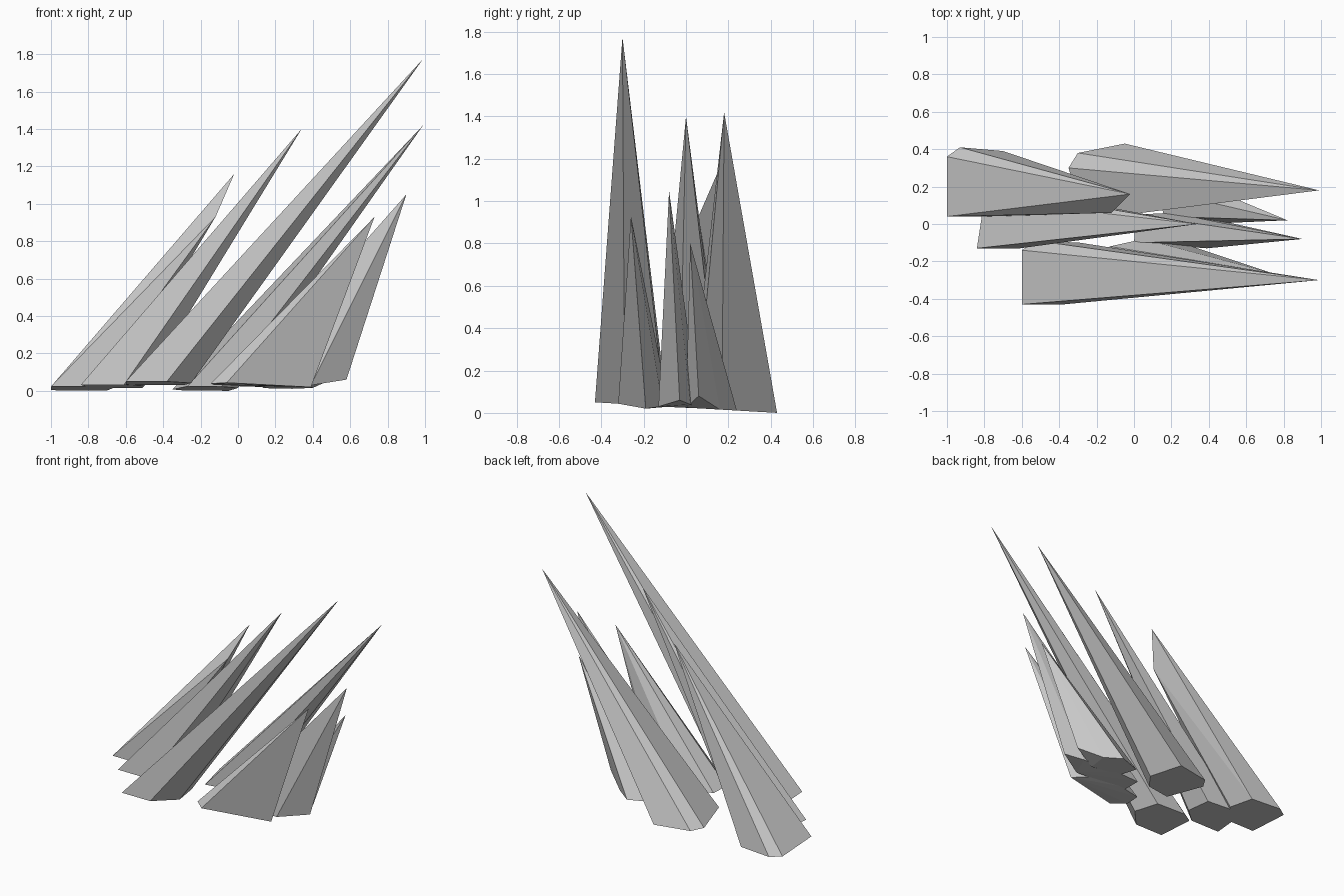
import bpy, bmesh

if "Cube" in bpy.data.objects:
    bpy.data.objects.remove(bpy.data.objects["Cube"])


def spike(name, base, *tips):
    """Leaning crystal: six-sided foot on the slightly sloped ground, joined to its tip."""
    bm = bmesh.new()
    for p in base:
        z = p[2] if len(p) == 3 else 0.025 - 0.058 * p[1]
        bm.verts.new((p[0], p[1], max(z, 0)))
    for t in tips:
        bm.verts.new(t)
    bmesh.ops.convex_hull(bm, input=bm.verts[:])
    bmesh.ops.dissolve_limit(bm, angle_limit=0.01, verts=bm.verts[:], edges=bm.edges[:])
    bmesh.ops.recalc_face_normals(bm, faces=bm.faces[:])
    me = bpy.data.meshes.new(name)
    bm.to_mesh(me)
    bm.free()
    ob = bpy.data.objects.new(name, me)
    bpy.context.collection.objects.link(ob)


# large spikes, left to right
spike("spike_left_back", [(-1, .04), (-1, .36), (-.93, .41), (-.70, .39), (-.67, .2), (-.78, .04)],
      (-.02, .16, 1.16), (-.12, .06, .93))
spike("spike_left_middle", [(-.84, -.13), (-.80, .13), (-.73, .18), (-.51, .16), (-.5, -.03), (-.61, -.13)],
      (.34, 0, 1.4))
spike("spike_front_tall", [(-.6, -.43), (-.6, -.14), (-.52, -.09), (-.29, -.10), (-.25, -.29), (-.38, -.43)],
      (.99, -.3, 1.775))
spike("spike_back_tall", [(-.35, .30), (-.30, .38), (-.05, .43), (0, .17), (-.09, .05), (-.27, .02)],
      (.99, .18, 1.42))

# small cluster at the right
spike("small_spike_front", [(-.06, -.32), (-.145, -.24), (-.13, -.12), (.05, -.08), (.28, -.11), (.39, -.19, .02)],
      (.73, -.26, .93))
spike("small_spike_middle", [(0, -.10), (.01, .05), (.2, .06), (.45, .02, .04), (.58, -.03, .06), (.39, -.13, .03)],
      (.9, -.08, 1.05))
spike("small_spike_back", [(.13, .18), (.29, .24), (.4, .16), (.54, .06, .08), (.37, 0), (.16, .04)],
      (.82, .02, .8))
